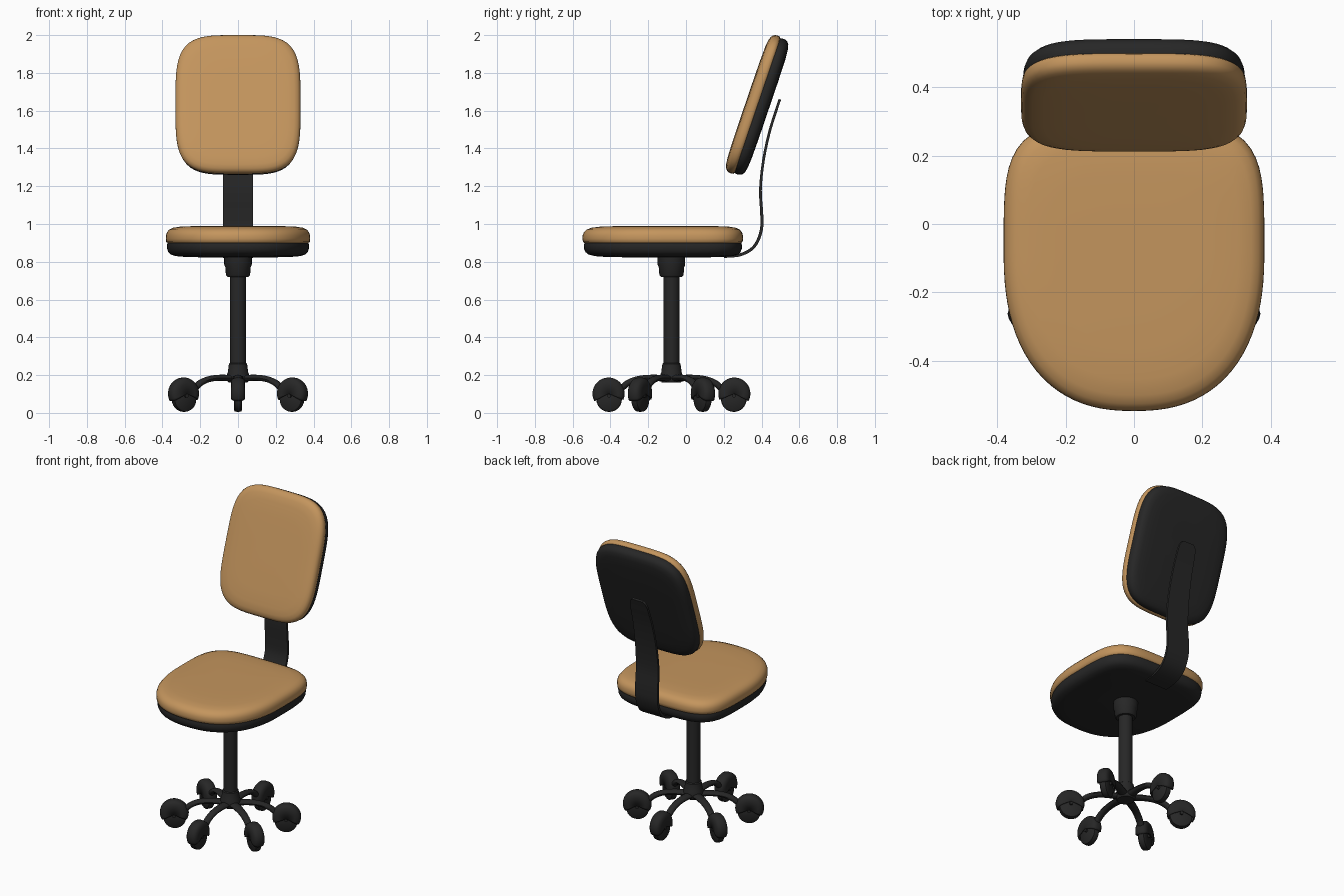
import bpy, bmesh
from math import cos, sin, pi, radians
from mathutils import Matrix, Vector

if "Cube" in bpy.data.objects:
    bpy.data.objects.remove(bpy.data.objects["Cube"])


def material(name, rgb):
    m = bpy.data.materials.new(name)
    m.diffuse_color = (*rgb, 1)
    m.use_nodes = True
    m.node_tree.nodes["Principled BSDF"].inputs["Base Color"].default_value = m.diffuse_color
    return m


TAN = material("tan_fabric", (0.55, 0.30, 0.11))
DARK = material("dark_plastic", (0.02, 0.02, 0.02))


def T(x, y, z):
    return Matrix.Translation((x, y, z))


def R(deg, axis):
    return Matrix.Rotation(radians(deg), 4, axis)


def finish(name, bm, mat, matrix=Matrix(), angle=40):
    bmesh.ops.remove_doubles(bm, verts=bm.verts, dist=1e-5)
    bmesh.ops.recalc_face_normals(bm, faces=bm.faces)
    me = bpy.data.meshes.new(name)
    bm.to_mesh(me)
    bm.free()
    me.materials.append(mat)
    ob = bpy.data.objects.new(name, me)
    bpy.context.collection.objects.link(ob)
    ob.matrix_world = matrix
    bpy.ops.object.select_all(action='DESELECT')
    ob.select_set(True)
    bpy.context.view_layer.objects.active = ob
    bpy.ops.object.shade_smooth_by_angle(angle=radians(angle))
    return ob


def loft(rings, caps=True, closed=True):
    """Skin a list of equally long point rings."""
    bm = bmesh.new()
    vs = [[bm.verts.new(p) for p in ring] for ring in rings]
    n = len(vs[0])
    for a, b in zip(vs, vs[1:]):
        for i in range(n if closed else n - 1):
            j = (i + 1) % n
            bm.faces.new((a[i], a[j], b[j], b[i]))
    if caps:
        bm.faces.new(vs[0])
        bm.faces.new(vs[-1])
    return bm


def lathe(name, profile, matrix, mat=DARK, steps=32, arc=(0, 360)):
    """Turn a (radius, height) profile about local z, fully or through an arc."""
    a0, a1 = map(radians, arc)
    rings = []
    for i in range(steps + 1):
        a = a0 + (a1 - a0) * i / steps
        rings.append([(r * cos(a), r * sin(a), h) for r, h in profile])
    return finish(name, loft(rings, caps=False, closed=False), mat, matrix)


def superellipse(w, back, front, n_back, n_front, count=96):
    pts = []
    for i in range(count):
        c, s = cos(2 * pi * i / count), sin(2 * pi * i / count)
        n, d = (n_back, back) if s >= 0 else (n_front, front)
        k = (abs(c) ** n + abs(s) ** n) ** (-1 / n)
        pts.append((w * c * k, d * s * k))
    return pts


def pad(name, outline, profile, mat, matrix):
    """Cushion: outline rings scaled and raised by a (scale, height) profile."""
    rings = [[(x * s, y * s, h) for x, y in outline] for s, h in profile]
    return finish(name, loft(rings), mat, matrix, 60)


def smooth_path(pts, sub=6):
    """Catmull-Rom curve through the points."""
    p = [Vector(q) for q in pts]
    p = [2 * p[0] - p[1]] + p + [2 * p[-1] - p[-2]]
    out = []
    for a, b, c, d in zip(p, p[1:], p[2:], p[3:]):
        for i in range(sub):
            t = i / sub
            out.append(0.5 * (2 * b + (c - a) * t + (2 * a - 5 * b + 4 * c - d) * t * t
                              + (3 * b - a - 3 * c + d) * t ** 3))
    return out + [p[-2]]


def sweep(name, path, section, matrix):
    """Sweep a section along (x, z, half width, half thickness) points."""
    p = smooth_path(path)
    rings = []
    for i, q in enumerate(p):
        d = p[min(i + 1, len(p) - 1)] - p[max(i - 1, 0)]
        d = Vector((d[0], d[1])).normalized()
        rings.append([(q[0] - d.y * t * q[3], w * q[2], q[1] + d.x * t * q[3])
                      for w, t in section])
    return finish(name, loft(rings), DARK, matrix)


# Seat and backrest pads
cushion = [(0.97, -0.003), (0.995, 0.006), (1.0, 0.022), (0.998, 0.04), (0.985, 0.056),
           (0.955, 0.07), (0.9, 0.08), (0.8, 0.086), (0.6, 0.089), (0.3, 0.09)]
shell = [(0.975, 0.003), (0.985, -0.012), (0.982, -0.032), (0.965, -0.049),
         (0.93, -0.062), (0.86, -0.070), (0.72, -0.075), (0.4, -0.077)]
seat_m = T(0, -0.08, 0.90)
seat_o = superellipse(0.382, 0.382, 0.468, 4.2, 2.4)
pad("seat_cushion", seat_o, cushion, TAN, seat_m)
pad("seat_shell", seat_o, shell, DARK, seat_m)

back_m = T(0, 0.378, 1.627) @ R(71.2, 'X')
back_o = superellipse(0.331, 0.385, 0.385, 4, 4)
pad("backrest_cushion", back_o, [(s, h * 0.71) for s, h in cushion], TAN, back_m)
pad("backrest_shell", back_o, [(s, h * 0.82) for s, h in shell], DARK, back_m)

# Bent support strip from under the seat to the backrest
strip = [(0.20, 0.828, 0.08, 0.008), (0.29, 0.838, 0.08, 0.008), (0.36, 0.88, 0.08, 0.008),
         (0.397, 0.96, 0.08, 0.008), (0.401, 1.05, 0.08, 0.008), (0.394, 1.18, 0.08, 0.007),
         (0.409, 1.33, 0.076, 0.007), (0.440, 1.48, 0.07, 0.007), (0.477, 1.60, 0.064, 0.007),
         (0.490, 1.64, 0.056, 0.007), (0.497, 1.66, 0.038, 0.007)]
sweep("back_support", strip, [(-1, -1), (1, -1), (1, 1), (-1, 1)], R(90, 'Z'))

# Fixing knob with its stud
lathe("back_knob", [(0, 0.0), (0.018, 0.0), (0.018, 0.05), (0.036, 0.052), (0.041, 0.058),
                    (0.041, 0.093), (0.034, 0.101), (0, 0.102)],
      T(0, 0.432, 1.623) @ R(108, 'X'))

# Gas column, socket and hub
CY = -0.077
lathe("column", [(0, 0.16), (0.05, 0.16), (0.06, 0.175), (0.06, 0.20), (0.054, 0.215),
                 (0.048, 0.26), (0.042, 0.265), (0.042, 0.74), (0, 0.74)], T(0, CY, 0))
lathe("column_socket", [(0, 0.72), (0.056, 0.72), (0.064, 0.73), (0.067, 0.77), (0.073, 0.785),
                        (0.073, 0.83), (0, 0.83)], T(0, CY, 0))

# Six arms with hooded casters
oval = [(cos(2 * pi * i / 12), sin(2 * pi * i / 12)) for i in range(12)]
arm = [(0.02, 0.182, 0.03, 0.018), (0.11, 0.186, 0.026, 0.016), (0.18, 0.178, 0.023, 0.016),
       (0.235, 0.155, 0.022, 0.017), (0.275, 0.118, 0.02, 0.016)]
hood = [(0, 0.036), (0.05, 0.038), (0.07, 0.034), (0.081, 0.024), (0.085, 0.01),
        (0.085, -0.01), (0.081, -0.024), (0.07, -0.034), (0.05, -0.038), (0, -0.036)]
wheel = [(0, 0.022), (0.058, 0.022), (0.066, 0.016), (0.068, 0.0),
         (0.066, -0.016), (0.058, -0.022), (0, -0.022)]
for i in range(6):
    leg = T(0, CY, 0) @ R(30 + 60 * i, 'Z')
    sweep(f"base_arm_{i}", arm, oval, leg)
    h = lathe(f"caster_hood_{i}", hood, leg @ T(0.333, 0, 0.102) @ R(90, 'X'),
              steps=24, arc=(-28, 203))
    sol = h.modifiers.new("thickness", 'SOLIDIFY')
    sol.thickness = 0.006
    lathe(f"caster_wheel_{i}", wheel, leg @ T(0.330, 0, 0.073) @ R(90, 'X'), steps=24)
    lathe(f"caster_axle_{i}", [(0, -0.034), (0.01, -0.034), (0.01, 0.034), (0, 0.034)],
          leg @ T(0.331, 0, 0.09) @ R(90, 'X'), steps=10)
